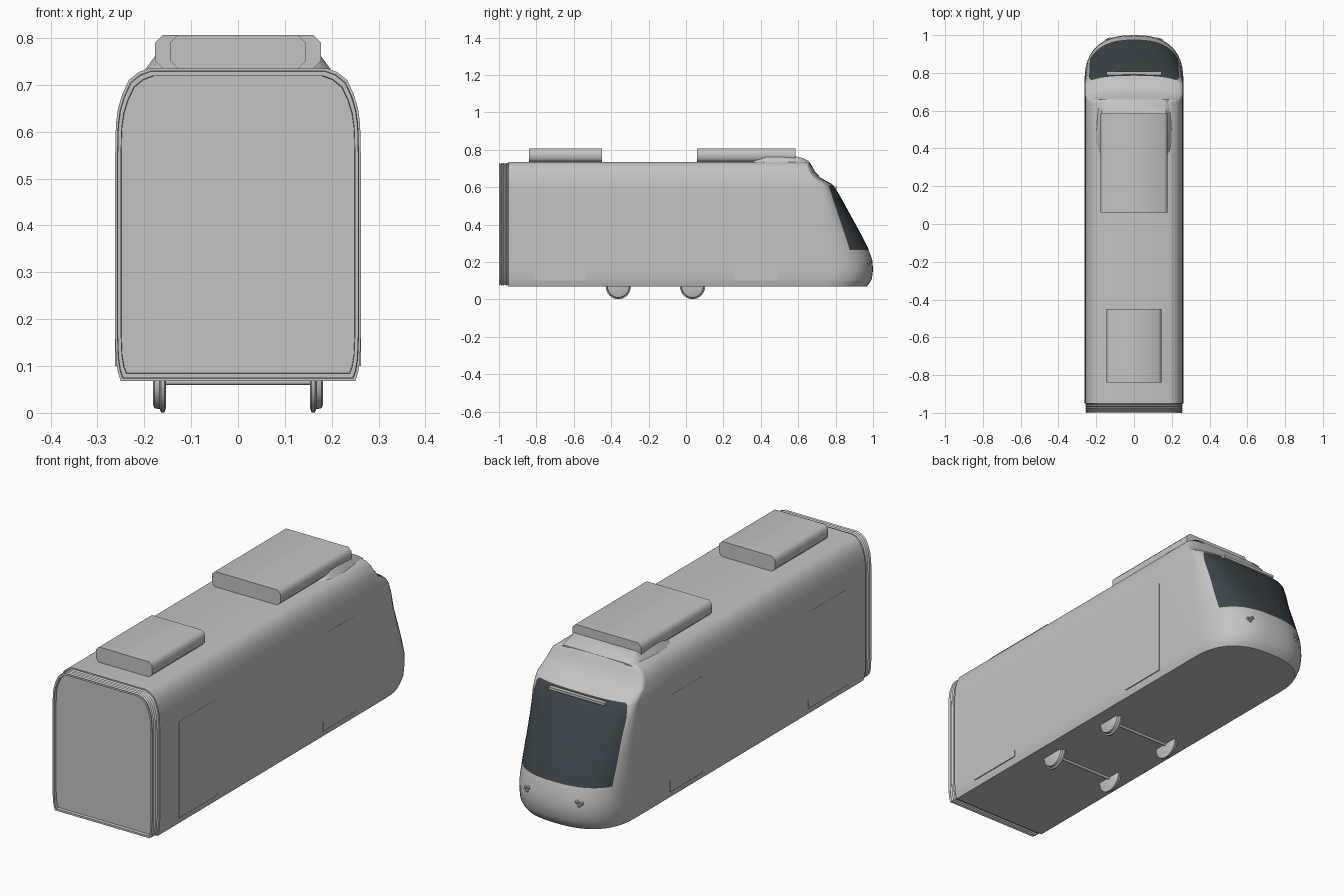
import bpy, bmesh
from math import sin, cos, pi, radians

old = bpy.data.objects.get("Cube")
if old:
    bpy.data.objects.remove(old)


def material(name, rgb):
    m = bpy.data.materials.new(name)
    m.use_nodes = True
    m.diffuse_color = (*rgb, 1)
    m.node_tree.nodes["Principled BSDF"].inputs["Base Color"].default_value = (*rgb, 1)
    return m


GREY = material("light grey paint", (0.55, 0.55, 0.55))
GLASS = material("dark glass", (0.045, 0.06, 0.07))


def finish(name, bm, mats=(GREY,), angle=32):
    bmesh.ops.recalc_face_normals(bm, faces=bm.faces[:])
    me = bpy.data.meshes.new(name)
    bm.to_mesh(me)
    bm.free()
    ob = bpy.data.objects.new(name, me)
    bpy.context.collection.objects.link(ob)
    for m in mats:
        me.materials.append(m)
    bpy.ops.object.select_all(action="DESELECT")
    ob.select_set(True)
    bpy.context.view_layer.objects.active = ob
    bpy.ops.object.shade_smooth_by_angle(angle=radians(angle))
    return ob


def loft_mesh(rings):
    """Skin a list of closed rings and cap both ends."""
    bm = bmesh.new()
    rows = [[bm.verts.new(p) for p in ring] for ring in rings]
    n = len(rows[0])
    for a, b in zip(rows, rows[1:]):
        for i in range(n):
            j = (i + 1) % n
            bm.faces.new((a[i], a[j], b[j], b[i]))
    bm.faces.new(rows[0])
    bm.faces.new(rows[-1])
    return bm


def loft(name, rings, **kw):
    return finish(name, loft_mesh(rings), **kw)


# Body levels: height, half width, nose reach, depth of the nose rounding
LEVELS = [
    (.068, .250, .965, .24), (.085, .256, .980, .25), (.11, .260, .994, .25),
    (.16, .262, 1.0, .25), (.21, .262, .996, .25), (.27, .262, .975, .24),
    (.35, .262, .935, .20), (.45, .262, .880, .15), (.55, .262, .825, .09),
    (.60, .261, .795, .07), (.62, .260, .775, .06), (.65, .256, .72, .05),
    (.68, .247, .692, .04), (.71, .233, .675, .03), (.727, .212, .665, .02),
    (.735, .190, .66, .02)]


def plan_outline(z, w, nose, depth, steps=12):
    half = [(w, -.95), (w, .5)]
    for i in range(steps + 1):
        a = pi / 2 * i / steps
        half.append((w * abs(cos(a)) ** .8, nose - depth + depth * sin(a) ** .8))
    half[-1] = (0, nose)
    left = [(-x, y) for x, y in reversed(half[:-1])]
    return [(x, y, z) for x, y in half + left]


# Body shell with the windscreen cut into the nose
bm = loft_mesh([plan_outline(*lv) for lv in LEVELS])
for co, no in [((0, 0, .265), (0, 0, 1)), ((0, 0, .61), (0, 0, 1)),
               ((0, .765, .6), (0, 1, .33))]:
    faces = [f for f in bm.faces
             if f.calc_center_median().y > .55 and abs(f.normal.z) < .99
             and .07 < f.calc_center_median().z < .73]
    geom = set(faces)
    for f in faces:
        geom.update(f.edges)
        geom.update(f.verts)
    bmesh.ops.bisect_plane(bm, geom=list(geom), plane_co=co, plane_no=no, dist=1e-5)
for f in bm.faces:
    c = f.calc_center_median()
    if .265 < c.z < .61 and c.y > .765 + (.6 - c.z) * .33:
        f.material_index = 1
finish("body", bm, (GREY, GLASS))


# Ribbed gangway at the flat end, with a recessed end panel
def section(y, s):
    right = [(w * s, y, .4 + (z - .4) * s) for z, w, _, _ in LEVELS]
    return right + [(-x, y, z) for x, y, z in reversed(right)]


ribs = [section(-.945 - .006 * i, .985 if i % 2 else .968) for i in range(9)]
loft("gangway", ribs + [section(-1, .98), section(-1, .953), section(-.985, .95)])


# Roof units with chamfered corners
def roof_unit(name, w, y0, y1, z0=.735, z1=.806, c=.016):
    prof = [(w - c, z0), (w, z0 + c), (w, z1 - c), (w - c, z1)]
    prof += [(-x, z) for x, z in reversed(prof)]
    loft(name, [[(x, y, z) for x, z in prof] for y in (y0, y1)], angle=50)


roof_unit("rear_roof_unit", .145, -.84, -.45)
roof_unit("front_roof_unit", .177, .06, .585)

# Low fairing that blends the front roof unit into the roof
fairing = [(.35, .17, .738), (.38, .19, .752), (.43, .20, .764), (.50, .20, .764),
           (.585, .195, .765), (.63, .19, .754), (.66, .185, .736)]
loft("roof_fairing", [[(w, y, .73), (w - .025, y, z), (.025 - w, y, z), (-w, y, .73)]
                      for y, w, z in fairing])


# Wheels and axles
def disc_ring(x, y, z, r, n=32):
    return [(x, y + r * cos(2 * pi * i / n), z + r * sin(2 * pi * i / n)) for i in range(n)]


for label, y in (("rear", -.362), ("front", .035)):
    for side, s in (("left", 1), ("right", -1)):
        loft(f"{label}_{side}_wheel",
             [disc_ring(s * x, y, .068, r) for x, r in
              ((.154, .058), (.157, .067), (.164, .067), (.167, .060), (.178, .058), (.181, .052))])
    loft(f"{label}_axle", [disc_ring(x, y, .066, .007, 12) for x in (-.16, .16)])

# Doors, raised a hair from the sides
for label, y0, y1 in (("rear", -.808, -.528), ("front", .255, .49)):
    for side, s in (("left", 1), ("right", -1)):
        loft(f"{label}_{side}_door",
             [[(s * x, y0, .10), (s * x, y1, .10), (s * x, y1, .55), (s * x, y0, .55)]
              for x in (.258, .2628)])

# Headlight clusters on the nose
for side, s in (("left", 1), ("right", -1)):
    for i, (x, z) in enumerate(((.125, .205), (.143, .199), (.134, .190))):
        y = .75 + .25 * (1 - (x / .262) ** 2.5) ** .4
        loft(f"{side}_headlight_{i + 1}",
             [[(s * x + r * cos(2 * pi * k / 12), y + d, z + r * sin(2 * pi * k / 12))
               for k in range(12)] for d, r in ((-.015, .008), (.001, .008), (.004, .004))])

# Thin sign bar above the windscreen
loft("sign_bar", [[(x, .79, .592), (x, .808, .592), (x, .808, .604), (x, .79, .604)]
                  for x in (-.145, .145)])
